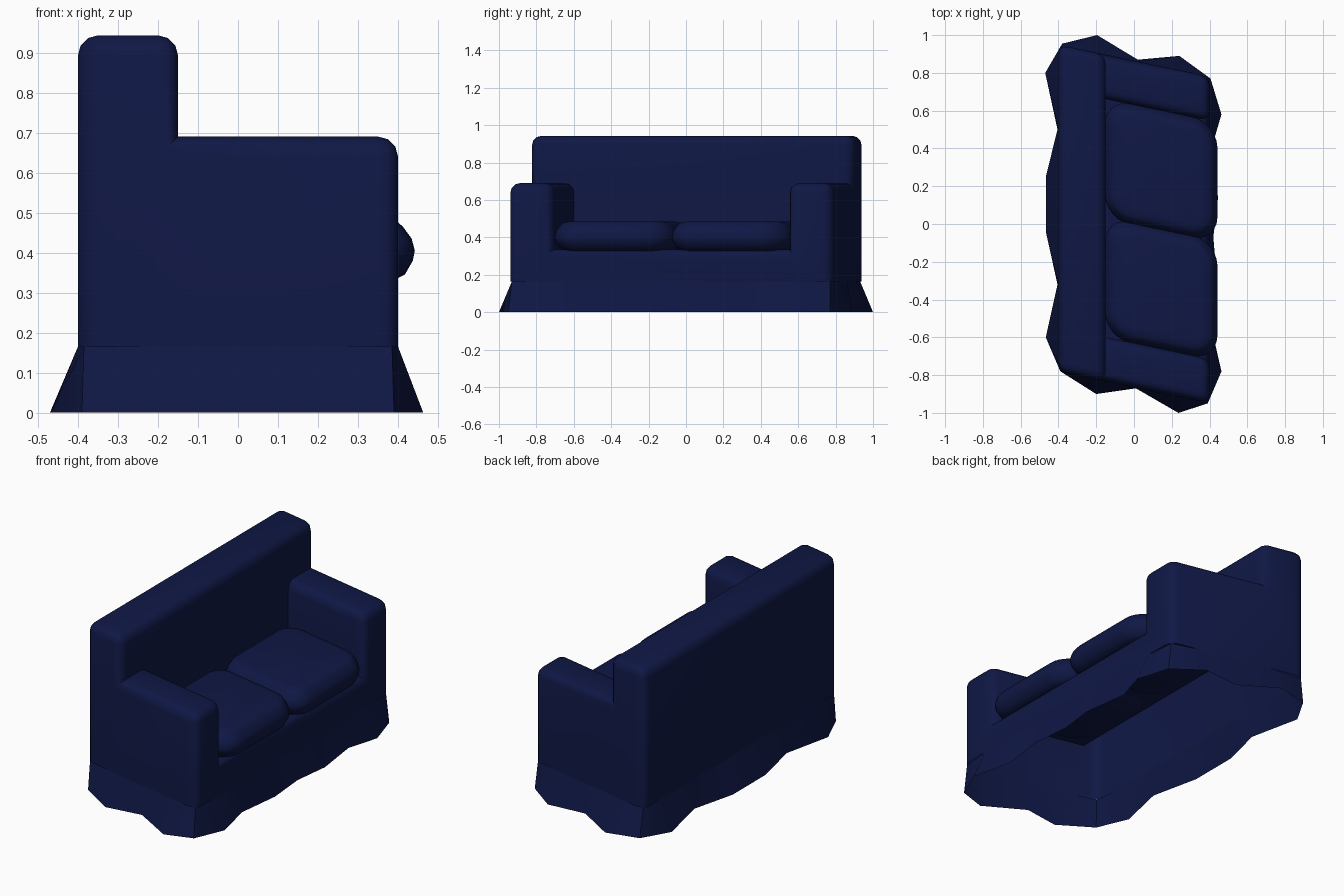
import bpy, bmesh, math
from mathutils import Vector

if "Cube" in bpy.data.objects:
    bpy.data.objects.remove(bpy.data.objects["Cube"])

SHEAR = 0.21      # plan is skewed: y shifts with x
HX, HY = 0.40, 0.865
SKIRT_Z = 0.165

navy = bpy.data.materials.new("navy_fabric")
navy.diffuse_color = (0.005, 0.009, 0.06, 1)
navy.use_nodes = True
navy.node_tree.nodes["Principled BSDF"].inputs["Base Color"].default_value = navy.diffuse_color


def finish(bm, name, shear=True, angle=40):
    if shear:
        for v in bm.verts:
            v.co.y -= SHEAR * v.co.x
    mesh = bpy.data.meshes.new(name)
    bm.to_mesh(mesh)
    bm.free()
    ob = bpy.data.objects.new(name, mesh)
    bpy.context.collection.objects.link(ob)
    mesh.materials.append(navy)
    bpy.ops.object.select_all(action='DESELECT')
    ob.select_set(True)
    bpy.context.view_layer.objects.active = ob
    bpy.ops.object.shade_smooth_by_angle(angle=math.radians(angle))
    return ob


# Sofa body: one open-bottomed shell, outlined by filled and empty cells
xs = [-HX, -0.15, HX]
ys = [-HY, -0.63, 0.63, HY]
zs = [SKIRT_Z, 0.335, 0.69, 0.943]


def filled(i, j, k):
    if not (0 <= i < 2 and 0 <= j < 3 and 0 <= k < 3):
        return False
    return k < (3 if i == 0 else 1 if j == 1 else 2)


bm = bmesh.new()
grid = (xs, ys, zs)
for i in range(2):
    for j in range(3):
        for k in range(3):
            if not filled(i, j, k):
                continue
            for axis in range(3):
                for side in (0, 1):
                    n = [i, j, k]
                    n[axis] += 2 * side - 1
                    if filled(*n) or n[2] < 0:
                        continue
                    u, w = [a for a in range(3) if a != axis]
                    verts = []
                    for du, dw in ((0, 0), (1, 0), (1, 1), (0, 1)):
                        idx = [i, j, k]
                        idx[axis] += side
                        idx[u] += du
                        idx[w] += dw
                        verts.append(bm.verts.new([grid[a][idx[a]] for a in range(3)]))
                    f = bm.faces.new(verts)
                    f.normal_update()
                    if f.normal[axis] * (2 * side - 1) < 0:
                        f.normal_flip()
bmesh.ops.remove_doubles(bm, verts=bm.verts[:], dist=1e-5)
bmesh.ops.dissolve_limit(bm, angle_limit=0.01, verts=bm.verts[:], edges=bm.edges[:])
bm.normal_update()
outer = [e for e in bm.edges if len(e.link_faces) == 2 and e.is_convex
         and e.calc_face_angle(0) > 1]
bmesh.ops.bevel(bm, geom=outer, offset=0.05, segments=3, profile=0.5,
                affect='EDGES', clamp_overlap=True)
finish(bm, "sofa_body")

# Wavy skirt: flares from the body outline to a scalloped hem
hem = [(-0.47, 0.8), (-0.405, 0.5), (-0.467, 0.25), (-0.467, -0.04), (-0.405, -0.32),
       (-0.467, -0.6), (-0.39, -0.78), (-0.2, -0.9), (0.01, -0.87), (0.235, -1.0),
       (0.39, -0.95), (0.463, -0.78), (0.41, -0.55), (0.44, -0.3), (0.42, -0.07),
       (0.445, 0.14), (0.41, 0.4), (0.463, 0.58), (0.405, 0.77), (0.24, 0.89),
       (0.02, 0.87), (-0.195, 1.0), (-0.38, 0.955)]
corners = (6, 10, 18, 22)
bm = bmesh.new()
low, high = [], []
for n, (x, y) in enumerate(hem):
    flat = y + SHEAR * x
    if n in corners:
        tx, ty = math.copysign(HX - 0.015, x), math.copysign(HY - 0.015, flat)
    elif abs(x) > 0.4:
        tx, ty = math.copysign(HX, x), max(-HY + 0.05, min(HY - 0.05, flat))
    else:
        tx, ty = x, math.copysign(HY, flat)
    low.append(bm.verts.new((x, y, 0)))
    high.append(bm.verts.new((tx, ty - SHEAR * tx, SKIRT_Z)))
for n in range(len(hem)):
    m = (n + 1) % len(hem)
    bm.faces.new((low[n], low[m], high[m], high[n]))
finish(bm, "skirt", shear=False)


# Seat cushions: rounded rectangles stacked along a bulging side profile
def cushion(name, x0, x1, y0, y1, r=0.14, seg=6):
    profile = [(0.06, 0.328), (0.025, 0.345), (0.005, 0.38), (0.0, 0.405),
               (0.008, 0.435), (0.03, 0.465), (0.045, 0.478), (0.08, 0.486)]
    bm = bmesh.new()
    rings = []
    for inset, z in profile:
        ring = []
        for q, (cx, cy) in enumerate(((x1 - r, y1 - r), (x0 + r, y1 - r),
                                      (x0 + r, y0 + r), (x1 - r, y0 + r))):
            for s in range(seg + 1):
                a = (q + s / seg) * math.pi / 2
                ring.append(bm.verts.new((cx + (r - inset) * math.cos(a),
                                          cy + (r - inset) * math.sin(a), z)))
        rings.append(ring)
    count = len(rings[0])
    for a, b in zip(rings, rings[1:]):
        for n in range(count):
            m = (n + 1) % count
            bm.faces.new((a[n], a[m], b[m], b[n]))
    bm.faces.new(rings[0][::-1])
    bm.faces.new(rings[-1])
    finish(bm, name, angle=50)


cushion("seat_cushion_left", -0.155, 0.442, -0.635, 0.01)
cushion("seat_cushion_right", -0.155, 0.442, -0.01, 0.635)
